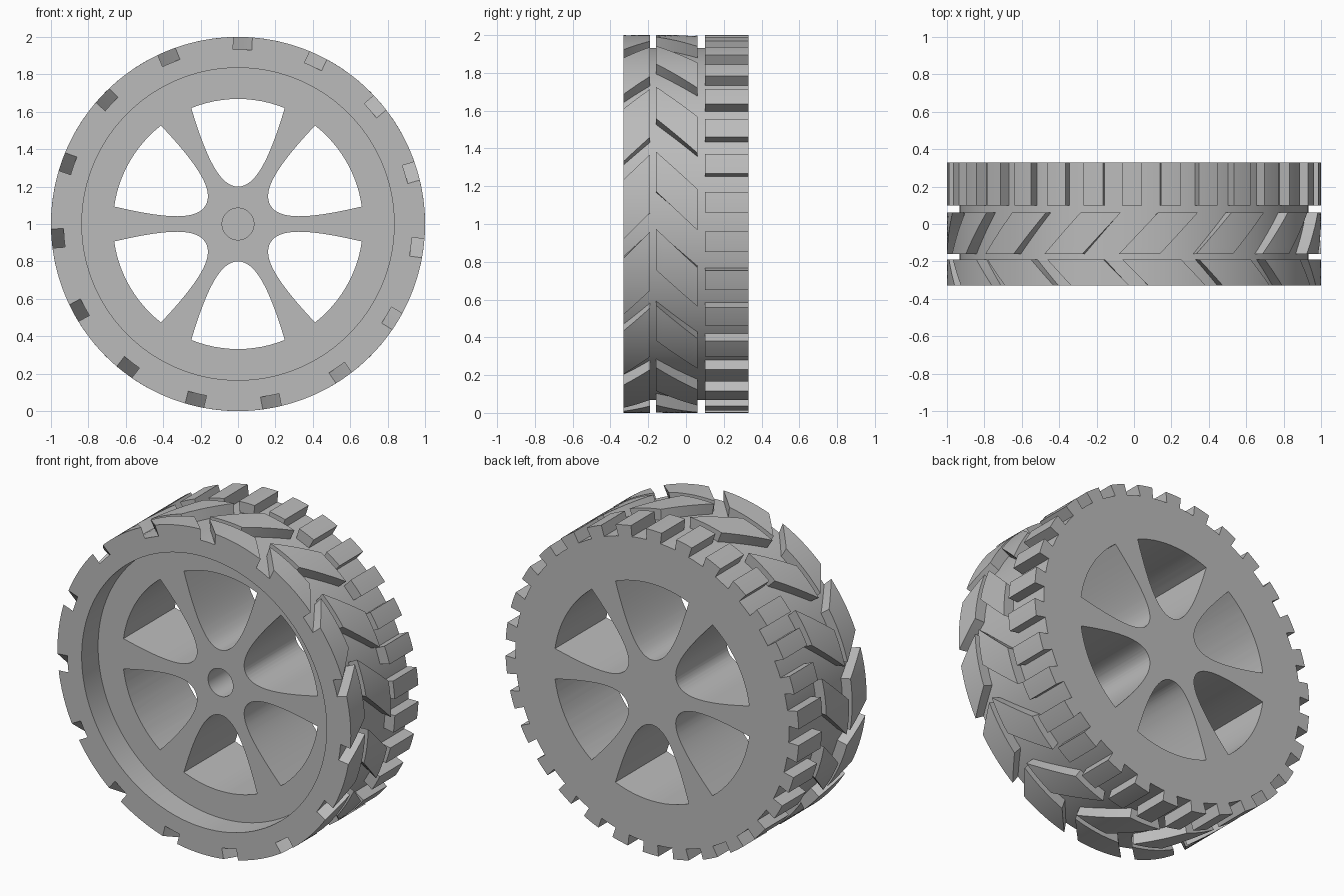
import bpy, bmesh
from math import sin, cos, asin, radians, tau

if "Cube" in bpy.data.objects:
    bpy.data.objects.remove(bpy.data.objects["Cube"])

FLOOR, OUTER, HALF = 0.933, 1.0, 0.33
SEGMENTS = 144

grey = bpy.data.materials.new("plain grey")
grey.use_nodes = True
grey.diffuse_color = (0.5, 0.5, 0.5, 1)
grey.node_tree.nodes["Principled BSDF"].inputs["Base Color"].default_value = grey.diffuse_color


def polar(r, angle, y):
    """Point around the wheel axis, which runs along y at height 1."""
    return (r * cos(angle), y, 1 + r * sin(angle))


def finish(name, bm):
    bmesh.ops.recalc_face_normals(bm, faces=bm.faces)
    mesh = bpy.data.meshes.new(name)
    bm.to_mesh(mesh)
    bm.free()
    mesh.materials.append(grey)
    obj = bpy.data.objects.new(name, mesh)
    bpy.context.collection.objects.link(obj)
    return obj


def smooth(obj):
    bpy.ops.object.select_all(action='DESELECT')
    obj.select_set(True)
    bpy.context.view_layer.objects.active = obj
    bpy.ops.object.shade_smooth_by_angle(angle=radians(25))


def loft(bm, loops):
    """Skin a list of closed vertex loops and cap both ends."""
    rings = [[bm.verts.new(p) for p in loop] for loop in loops]
    for a, b in zip(rings, rings[1:]):
        for i in range(len(a)):
            j = (i + 1) % len(a)
            bm.faces.new((a[i], a[j], b[j], b[i]))
    bm.faces.new(rings[0])
    bm.faces.new(rings[-1])


# Turned body: flat back, recessed front, blind axle hole
profile = [(0, HALF), (FLOOR, HALF), (FLOOR, -HALF), (0.835, -HALF),
           (0.835, -0.17), (0.085, -0.17), (0.085, 0.08), (0, 0.08)]
bm = bmesh.new()
line = [bm.verts.new((r, y, 1)) for r, y in profile]
edges = [bm.edges.new(pair) for pair in zip(line, line[1:])]
bmesh.ops.spin(bm, geom=line + edges, cent=(0, 0, 1), axis=(0, 1, 0),
               angle=tau, steps=SEGMENTS, use_duplicate=False)
bmesh.ops.remove_doubles(bm, verts=bm.verts, dist=1e-4)
body = finish("wheel_body", bm)


# Six rounded windows between the spokes
def window_outline():
    p = [(0.25, 0.62), (0.163, 0.33), (0.09, 0.2), (0, 0.2)]
    side = []
    for k in range(17):
        t = k / 16
        w = ((1 - t) ** 3, 3 * t * (1 - t) ** 2, 3 * t * t * (1 - t), t ** 3)
        side.append([sum(wi * q[axis] for wi, q in zip(w, p)) for axis in (0, 1)])
    spread = asin(0.25 / 0.6685)
    arc = [(0.6685 * sin(a), 0.6685 * cos(a))
           for a in (spread * (k / 6 - 1) for k in range(1, 12))]
    return side + [(-x, z) for x, z in side[-2::-1]] + arc


bm = bmesh.new()
outline = window_outline()
for n in range(6):
    c, s = cos(n * tau / 6), sin(n * tau / 6)
    loft(bm, [[(x * c - z * s, y, 1 + x * s + z * c) for x, z in outline]
              for y in (-0.25, 0.5)])
cutter = finish("window_cutter", bm)
cutter.hide_render = True
cut = body.modifiers.new("windows", 'BOOLEAN')
cut.operation, cut.solver, cut.object = 'DIFFERENCE', 'EXACT', cutter
bpy.context.view_layer.objects.active = body
bpy.ops.object.modifier_apply(modifier=cut.name)
bpy.data.objects.remove(cutter)
smooth(body)


# Tread bands: blocks left between straight-sided, slanted notches
def tread(name, count, y0, y1, notch, half_width, twist):
    bm = bmesh.new()
    pitch, across, along = tau / count, 8, 6
    for n in range(count):
        loops = []
        for k in range(along + 1):
            t = k / along
            start = radians(notch + twist * t) + n * pitch
            loop = []
            for r, order in ((FLOOR - 0.003, 1), (OUTER, -1)):
                gap = asin(half_width / r)
                row = [polar(r, start + gap + (pitch - 2 * gap) * i / across,
                             y0 + (y1 - y0) * t) for i in range(across + 1)]
                loop += row[::order]
            loops.append(loop)
        loft(bm, loops)
    smooth(finish(name, bm))


tread("front_tread", 15, -HALF, -0.19, 88.5, 0.0505, 8)
tread("middle_tread", 15, -0.16, 0.062, 28.3, 0.0995, -12)
tread("rear_tread", 30, 0.1, HALF, 0.6, 0.0505, 0)
